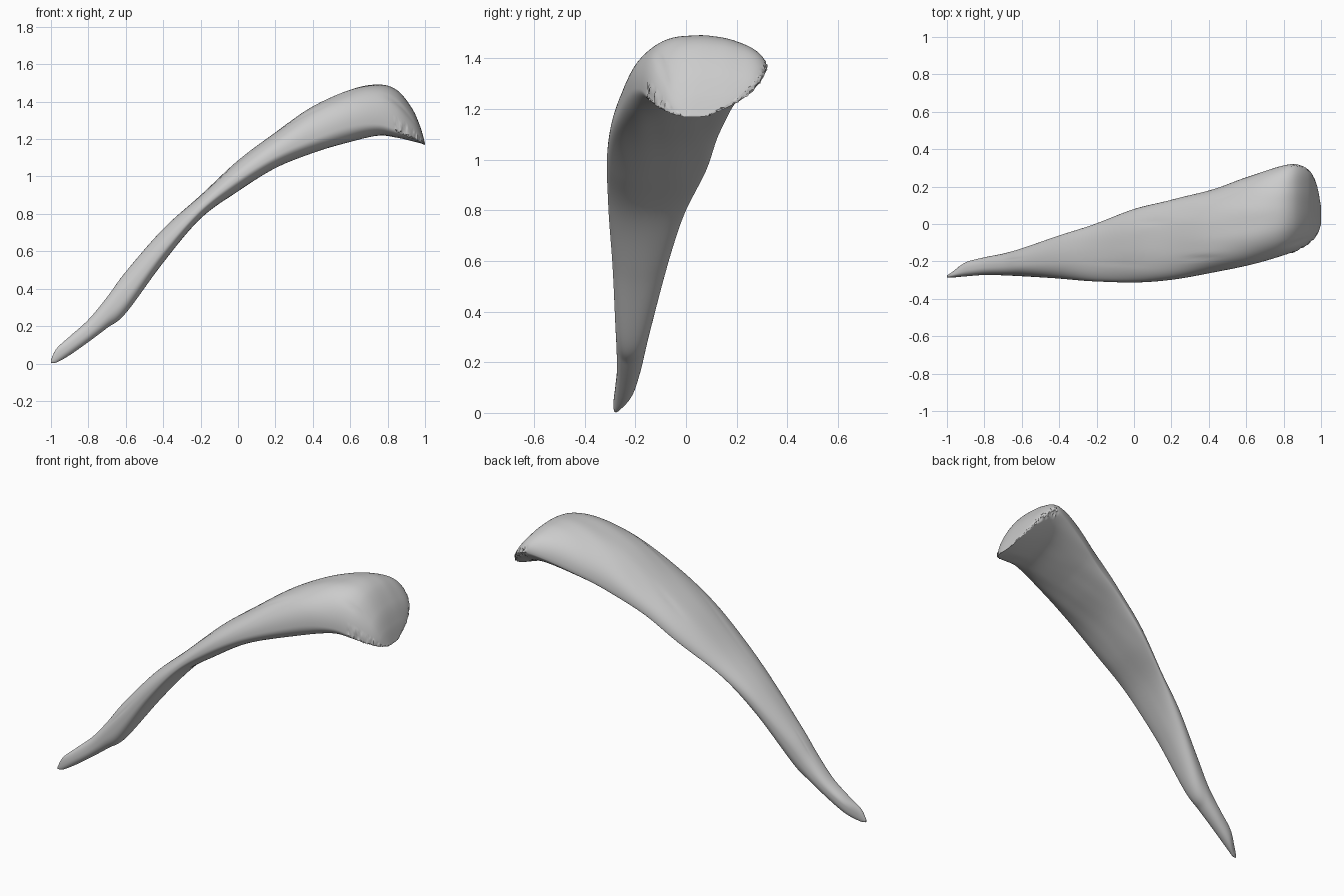
import bpy, bmesh, math, random
from mathutils import Vector, noise

if "Cube" in bpy.data.objects:
    bpy.data.objects.remove(bpy.data.objects["Cube"])

random.seed(4)

# Stations along the length: x, top z, bottom z, front y, back y, front-edge z, back-edge z
STATIONS = [
    (-1.00, .020, .004, -.285, -.275, .012, .012),
    (-.97, .080, .006, -.286, -.255, .040, .045),
    (-.90, .145, .045, -.280, -.205, .090, .110),
    (-.80, .235, .115, -.273, -.178, .165, .185),
    (-.70, .355, .190, -.275, -.158, .260, .270),
    (-.60, .490, .270, -.280, -.130, .360, .400),
    (-.40, .720, .540, -.292, -.062, .610, .640),
    (-.20, .900, .775, -.308, .005, .825, .810),
    (.00, 1.085, .920, -.312, .080, .985, .960),
    (.20, 1.235, 1.045, -.297, .130, 1.11, 1.10),
    (.40, 1.375, 1.125, -.262, .180, 1.20, 1.20),
    (.60, 1.465, 1.185, -.222, .248, 1.27, 1.29),
    (.75, 1.490, 1.218, -.185, .300, 1.28, 1.345),
    (.85, 1.460, 1.208, -.150, .318, 1.25, 1.36),
    (.93, 1.365, 1.190, -.105, .290, 1.21, 1.31),
    (.975, 1.265, 1.178, -.060, .215, 1.185, 1.24),
    (1.00, 1.175, 1.168, .000, .090, 1.17, 1.175),
]
STEPS, SIDES = 12, 80

# Shallow splits in the surface: x centre, ring angle, half length, depth
GASHES = [(.87, 2.45, .06, .022), (.35, 2.1, .10, .014), (.1, 1.0, .08, .012),
          (-.6, 2.6, .08, .014), (-.65, 1.2, .05, .012), (-.1, 1.9, .15, .009)]


def spline(a, b, c, d, t):
    return tuple(q + .5 * t * (r - p + t * (2*p - 5*q + 4*r - s + t * (3*(q - r) + s - p)))
                 for p, q, r, s in zip(a, b, c, d))


def power(v, p):
    return math.copysign(abs(v) ** p, v)


def section(st):
    x, top, bot, y0, y1, z0, z1 = st
    w = y1 - y0
    blend = min(1, max(0, (x + .1) / .6))
    crest = Vector((y0 + .45 * w, top))
    keel = Vector((y0 + (.45 - .17 * blend) * w, bot))
    pts = []
    for i in range(SIDES):
        a = 2 * math.pi * i / SIDES
        c, s = math.cos(a), math.sin(a)
        mid = crest if s >= 0 else keel
        edge = Vector((y1, z1)) if c >= 0 else Vector((y0, z0))
        p = .88
        if s < 0 and c >= 0:
            p = .9 + .4 * blend
        y = mid.x + (edge.x - mid.x) * abs(power(c, p))
        z = edge.y + (mid.y - edge.y) * abs(power(s, p))
        # Grain and splits sink towards the section centre
        n = noise.noise(Vector((x * 2.5, y * 14, z * 3)))
        sink = .02 * n
        for gx, ga, gl, gd in GASHES:
            sink += gd * 2 * math.exp(-((x - gx) / gl) ** 2 - ((a - ga - (x - gx)) / .07) ** 2)
        centre = (Vector((y0, z0)) + Vector((y1, z1)) + crest + keel) / 4
        q = Vector((y, z))
        q += (centre - q) * sink
        pts.append(Vector((x, q.x, q.y)))
    # Ragged lip on the broken end
    if x > .84:
        for i in list(range(-3, 4)) + list(range(SIDES // 2 - 2, SIDES // 2 + 3)):
            j = i % SIDES
            pts[j].y += random.uniform(-.006, .004)
            pts[j].z += random.uniform(-.004, .006)
    return pts


# Horn-like curved shard, lofted through the stations
rows = []
last = len(STATIONS) - 1
for k in range(last):
    quad = [STATIONS[min(last, max(0, k + o))] for o in (-1, 0, 1, 2)]
    rows += [spline(*quad, t / STEPS) for t in range(STEPS)]
rows.append(STATIONS[-1])

bm = bmesh.new()
rings = [[bm.verts.new(p) for p in section(r)] for r in rows]
for a, b in zip(rings, rings[1:]):
    for i in range(SIDES):
        j = (i + 1) % SIDES
        bm.faces.new((a[i], a[j], b[j], b[i]))
bm.faces.new(rings[0])
bm.faces.new(rings[-1][::-1])
bmesh.ops.recalc_face_normals(bm, faces=bm.faces)

mesh = bpy.data.meshes.new("curved_shard")
bm.to_mesh(mesh)
bm.free()
shard = bpy.data.objects.new("curved_shard", mesh)
bpy.context.collection.objects.link(shard)
bpy.context.view_layer.objects.active = shard
shard.select_set(True)
bpy.ops.object.shade_smooth_by_angle(angle=math.radians(45))
